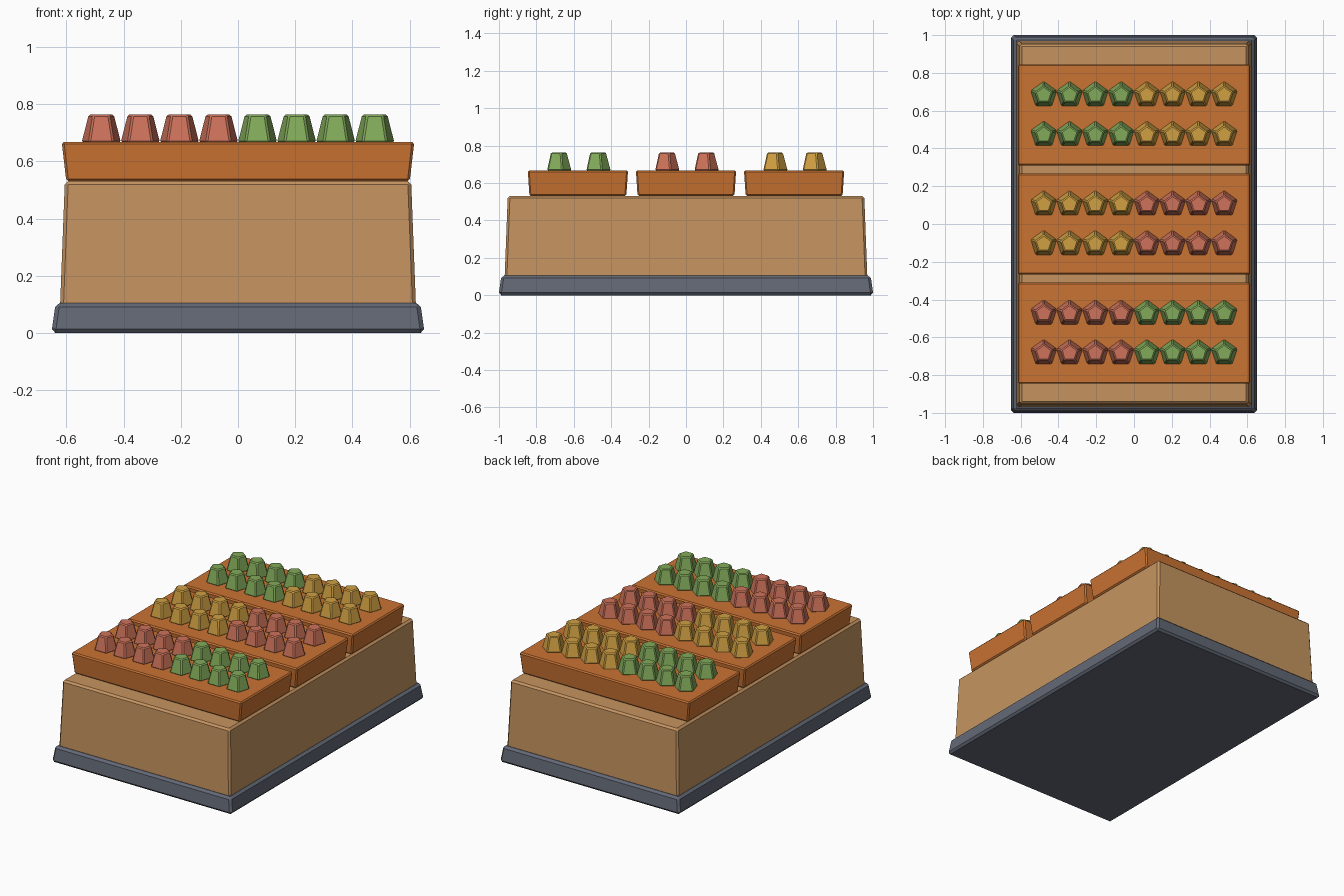
import bpy, bmesh, math

if "Cube" in bpy.data.objects:
    bpy.data.objects.remove(bpy.data.objects["Cube"])


def material(name, rgb):
    lin = [(c / 255 / 12.92) if c < 10 else ((c / 255 + 0.055) / 1.055) ** 2.4 for c in rgb]
    m = bpy.data.materials.new(name)
    m.diffuse_color = (*lin, 1)
    m.use_nodes = True
    m.node_tree.nodes["Principled BSDF"].inputs["Base Color"].default_value = m.diffuse_color
    return m


slate = material("slate", (98, 104, 117))
wood = material("pale wood", (198, 148, 96))
orange = material("orange wood", (202, 115, 50))
red = material("red", (205, 114, 90))
green = material("green", (130, 170, 90))
yellow = material("yellow", (208, 160, 66))


def frustum(name, bottom, top, z0, z1, loc, mat, bevel):
    """Solid lofted between two outlines, with a flat chamfer on every edge."""
    bm = bmesh.new()
    lo = [bm.verts.new((x, y, z0)) for x, y in bottom]
    hi = [bm.verts.new((x, y, z1)) for x, y in top]
    n = len(lo)
    bm.faces.new(lo[::-1])
    bm.faces.new(hi)
    for i in range(n):
        j = (i + 1) % n
        bm.faces.new((lo[i], lo[j], hi[j], hi[i]))
    bmesh.ops.bevel(bm, geom=bm.edges[:], offset=bevel, segments=1,
                    affect='EDGES', clamp_overlap=True)
    bmesh.ops.recalc_face_normals(bm, faces=bm.faces[:])
    mesh = bpy.data.meshes.new(name)
    bm.to_mesh(mesh)
    bm.free()
    mesh.materials.append(mat)
    ob = bpy.data.objects.new(name, mesh)
    ob.location = (*loc, 0)
    bpy.context.collection.objects.link(ob)
    return ob


def rect(hx, hy):
    return [(-hx, -hy), (hx, -hy), (hx, hy), (-hx, hy)]


def pentagon(r):
    return [(r * math.cos(math.radians(90 + 72 * k)), r * math.sin(math.radians(90 + 72 * k)))
            for k in range(5)]


# Plinth and display body
frustum("plinth", rect(0.652, 1.002), rect(0.637, 0.987), 0, 0.105, (0, 0), slate, 0.014)
frustum("stand_body", rect(0.623, 0.971), rect(0.605, 0.953), 0.06, 0.531, (0, 0), wood, 0.012)

# Three trays, each with two rows of produce split into two colours
trays = [("front", -0.578, red, green), ("middle", 0.0, yellow, red), ("back", 0.578, green, yellow)]
for label, cy, left, right in trays:
    frustum(label + "_tray", rect(0.60, 0.259), rect(0.616, 0.268), 0.531, 0.668,
            (0, cy), orange, 0.008)
    for row, dy in enumerate((-0.105, 0.105)):
        for col in range(8):
            x = (col - 3.5) * 0.1365
            frustum(f"{label}_produce_{row}_{col}", pentagon(0.074), pentagon(0.048),
                    0.666, 0.763, (x, cy + dy), left if col < 4 else right, 0.006)
